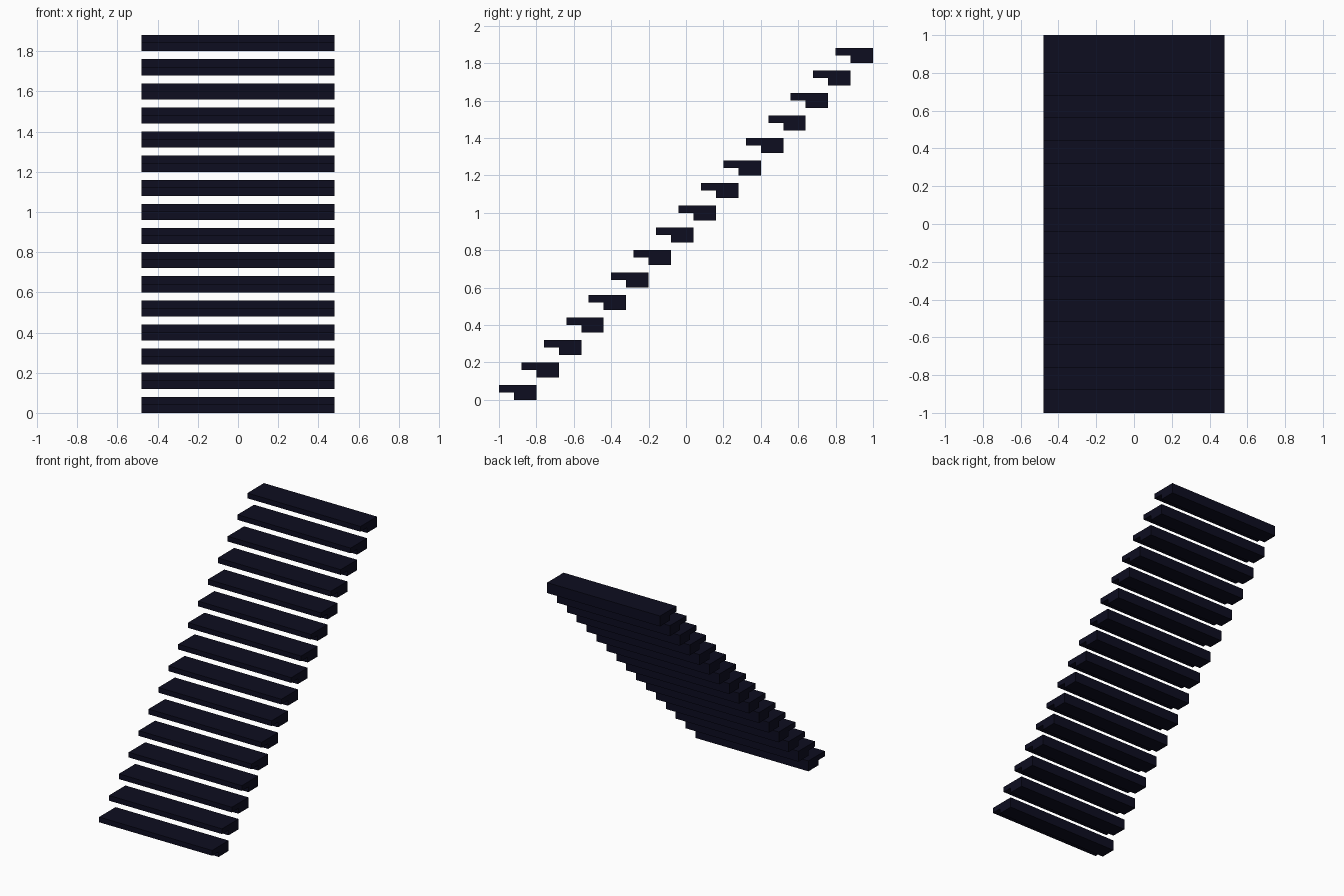
import bpy
import bmesh

if "Cube" in bpy.data.objects:
    bpy.data.objects.remove(bpy.data.objects["Cube"], do_unlink=True)

STEPS = 16
PITCH = 0.12        # rise and run of each step
HALF_WIDTH = 0.48

# Dark navy finish
navy = bpy.data.materials.new("dark navy")
navy.use_nodes = True
colour = (0.004, 0.004, 0.0145, 1.0)
navy.diffuse_color = colour
navy.node_tree.nodes["Principled BSDF"].inputs["Base Color"].default_value = colour

# Side profile (y, z): thin tread nosing over a thicker back block
profile = [(0.0, 0.04), (0.08, 0.04), (0.08, 0.0),
           (0.20, 0.0), (0.20, 0.08), (0.0, 0.08)]


def make_step_mesh():
    """Extrude the side profile across the width of the stair."""
    mesh = bpy.data.meshes.new("stair_step")
    bm = bmesh.new()
    face = bm.faces.new([bm.verts.new((-HALF_WIDTH, y, z)) for y, z in profile])
    result = bmesh.ops.extrude_face_region(bm, geom=[face], use_keep_orig=True)
    moved = [v for v in result["geom"] if isinstance(v, bmesh.types.BMVert)]
    bmesh.ops.translate(bm, verts=moved, vec=(2 * HALF_WIDTH, 0, 0))
    bmesh.ops.recalc_face_normals(bm, faces=bm.faces)
    bm.to_mesh(mesh)
    bm.free()
    mesh.materials.append(navy)
    return mesh


# Floating steps climbing towards the back, sharing one mesh
step_mesh = make_step_mesh()
for i in range(STEPS):
    step = bpy.data.objects.new(f"stair_step_{i + 1:02d}", step_mesh)
    step.location = (0, -1 + i * PITCH, i * PITCH)
    bpy.context.collection.objects.link(step)
